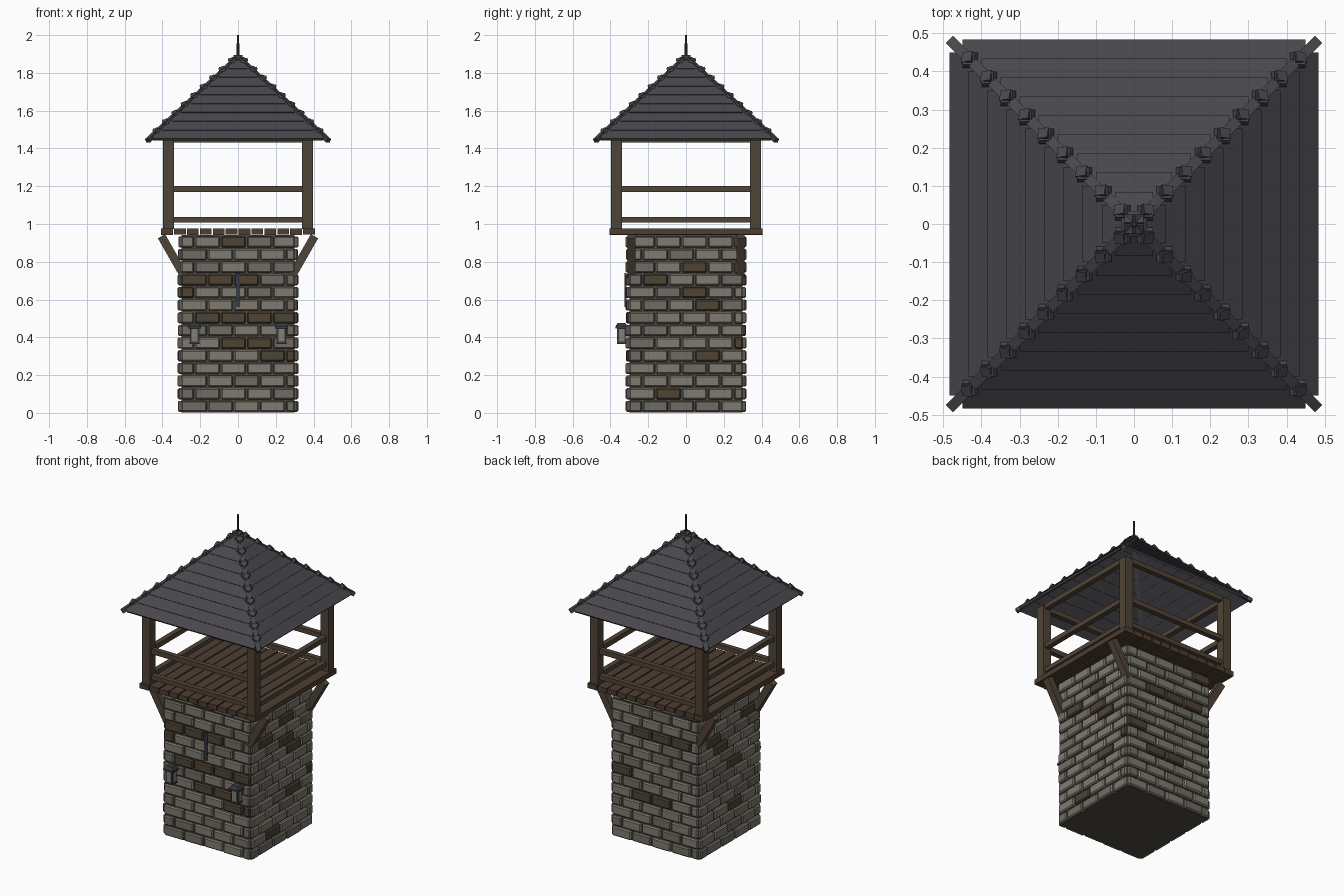
import bpy, bmesh, math, random
from mathutils import Matrix, Vector

if "Cube" in bpy.data.objects:
    bpy.data.objects.remove(bpy.data.objects["Cube"])

random.seed(4)


def material(name, r, g, b):
    m = bpy.data.materials.new(name)
    m.diffuse_color = (r, g, b, 1)
    m.use_nodes = True
    m.node_tree.nodes["Principled BSDF"].inputs["Base Color"].default_value = m.diffuse_color
    return m


STONE = material("grey stone", 0.215, 0.198, 0.162)
STONE2 = material("dim stone", 0.165, 0.152, 0.125)
BROWN = material("brown stone", 0.078, 0.056, 0.036)
MORTAR = material("mortar", 0.075, 0.069, 0.055)
WOOD = material("timber", 0.080, 0.058, 0.038)
PLANK = material("plank wood", 0.074, 0.048, 0.031)
SLATE = material("roof slate", 0.066, 0.063, 0.074)
IRON = material("dark iron", 0.040, 0.043, 0.053)
GLASS = material("lamp glass", 0.22, 0.22, 0.19)


def rot(side):
    # side 0 front, 1 right, 2 back, 3 left
    return Matrix.Rotation(side * math.pi / 2, 4, 'Z')


def box(bm, centre, size, frame=Matrix(), turn=Matrix(), mat=0, bevel=0):
    m = frame @ Matrix.Translation(centre) @ turn @ Matrix.Diagonal((*size, 1))
    verts = bmesh.ops.create_cube(bm, size=1, matrix=m)['verts']
    faces = {f for v in verts for f in v.link_faces}
    for f in faces:
        f.material_index = mat
    if bevel:
        edges = list({e for v in verts for e in v.link_edges})
        bmesh.ops.bevel(bm, geom=edges, offset=bevel, segments=1,
                        affect='EDGES', profile=0.5, material=-1)


def beam(bm, a, b, width, depth, mat=0):
    a, b = Vector(a), Vector(b)
    turn = (b - a).to_track_quat('Z', 'Y').to_matrix().to_4x4()
    box(bm, (a + b) / 2, (width, depth, (b - a).length), turn=turn, mat=mat)


def finish(bm, name, *mats):
    me = bpy.data.meshes.new(name)
    bm.to_mesh(me)
    bm.free()
    for m in mats:
        me.materials.append(m)
    ob = bpy.data.objects.new(name, me)
    bpy.context.collection.objects.link(ob)
    return ob


# mortar core
bm = bmesh.new()
box(bm, (0, 0, 0.472), (0.60, 0.60, 0.94))
finish(bm, "tower_core", MORTAR)

# stone courses, with chosen (row, index) bricks in brown
brown = [
    {(13, 2), (10, 0), (10, 1), (10, 2), (9, 0), (7, 1), (7, 2), (7, 3), (7, 4),
     (5, 2), (5, 3), (4, 3), (4, 4)},
    {(11, 2), (10, 1), (9, 2), (8, 3), (5, 4), (4, 3), (1, 1)},
    {(13, 4), (10, 1), (10, 2), (10, 3), (6, 0), (4, 1), (4, 2)},
    {(11, 3), (10, 1), (9, 1), (7, 2), (3, 2)},
]
bm = bmesh.new()
PITCH, ROW = 0.138, 0.067
for side in range(4):
    for row in range(14):
        shift = PITCH / 2 if (row + side) % 2 else PITCH
        joints = [-0.305] + [-0.30 + shift + PITCH * i for i in range(5)]
        joints = [j for j in joints if j < 0.28] + [0.305]
        for i, (a, b) in enumerate(zip(joints, joints[1:])):
            out = 0.317 + random.uniform(-0.003, 0.003)
            mat = 2 if (row, i) in brown[side] else (1 if random.random() < 0.3 else 0)
            box(bm, ((a + b) / 2, -(out + 0.28) / 2, ROW * (row + 0.5) + 0.001),
                (b - a - 0.008, out - 0.28, ROW - 0.008), rot(side), mat=mat, bevel=0.007)
finish(bm, "stone_courses", STONE, STONE2, BROWN)

# platform planks running front to back
bm = bmesh.new()
for i in range(12):
    x = -0.41 + 0.82 / 12 * (i + 0.5)
    box(bm, (x, 0, 0.959 + 0.002 * (i % 2)), (0.062, 0.81, 0.032))
finish(bm, "platform_planks", PLANK)

# diagonal braces on the left and right sides
bm = bmesh.new()
for sx in (-1, 1):
    for y in (-0.289, 0.289):
        beam(bm, (sx * 0.285, y, 0.725), (sx * 0.405, y, 0.935), 0.044, 0.044)
finish(bm, "braces", WOOD)

# posts, rails and top beams
bm = bmesh.new()
for side in range(4):
    box(bm, (-0.368, -0.368, 1.212), (0.056, 0.056, 0.475), rot(side))
finish(bm, "corner_posts", WOOD)
bm = bmesh.new()
for side in range(4):
    for z, h in ((1.022, 0.028), (1.185, 0.030), (1.446, 0.030)):
        box(bm, (0, -0.368, z), (0.70, 0.032, h), rot(side))
finish(bm, "railings", WOOD)

# roof: overlapping tilted slate boards on each side
EAVE, SLOPE = 1.447, 0.93
tilt = math.atan(0.82)
bm = bmesh.new()
for side in range(4):
    for k in range(10):
        h = 0.48 - 0.05 * k
        run = min(0.066, h)
        length = run / math.cos(tilt)
        c = (0, -h + run / 2, EAVE + SLOPE * 0.05 * k + run / 2 * 0.82)
        box(bm, c, (max(2 * (h - 0.03), 0.05), length, 0.014), rot(side),
            Matrix.Rotation(tilt, 4, 'X'))
finish(bm, "roof_boards", SLATE)

# hip beams and stepped hip caps
bm = bmesh.new()
for sx in (-1, 1):
    for sy in (-1, 1):
        beam(bm, (0, 0, 1.882), (sx * 0.48, sy * 0.48, 1.44), 0.026, 0.022)
        for k in range(9):
            d = 0.435 - 0.05 * k
            turn = Vector((-sx, -sy, 1.3 * SLOPE)).to_track_quat('X', 'Z').to_matrix().to_4x4()
            turn = turn @ Matrix.Rotation(math.pi / 4, 4, 'Z')
            box(bm, (sx * d, sy * d, EAVE + SLOPE * (0.48 - d) + 0.004),
                (0.029, 0.029, 0.018), turn=turn)
finish(bm, "roof_hips", SLATE)

# finial spike
bm = bmesh.new()
bmesh.ops.create_cone(bm, cap_ends=True, segments=8, radius1=0.008, radius2=0.006, depth=0.14,
                      matrix=Matrix.Translation((0, 0, 1.93)))
finish(bm, "finial", IRON)

# wall lanterns
for name, x in (("left_lantern", -0.23), ("right_lantern", 0.23)):
    bm = bmesh.new()
    box(bm, (x, -0.341, 0.41), (0.046, 0.044, 0.085))
    box(bm, (x, -0.341, 0.370), (0.052, 0.050, 0.010))
    box(bm, (x, -0.341, 0.453), (0.070, 0.064, 0.012))
    bmesh.ops.create_cone(bm, cap_ends=True, segments=4, radius1=0.046, radius2=0.03, depth=0.016,
                          matrix=Matrix.Translation((x, -0.341, 0.467)) @ Matrix.Rotation(math.pi / 4, 4, 'Z'))
    box(bm, (x, -0.315, 0.43), (0.02, 0.03, 0.05))
    box(bm, (x, -0.3635, 0.41), (0.032, 0.003, 0.066), mat=1)
    for s in (-1, 1):
        box(bm, (x + s * 0.0235, -0.341, 0.41), (0.003, 0.030, 0.066), mat=1)
    finish(bm, name, IRON, GLASS)

# narrow iron slit on the front wall
bm = bmesh.new()
box(bm, (0, -0.320, 0.65), (0.020, 0.010, 0.18))
finish(bm, "wall_slit", IRON)
